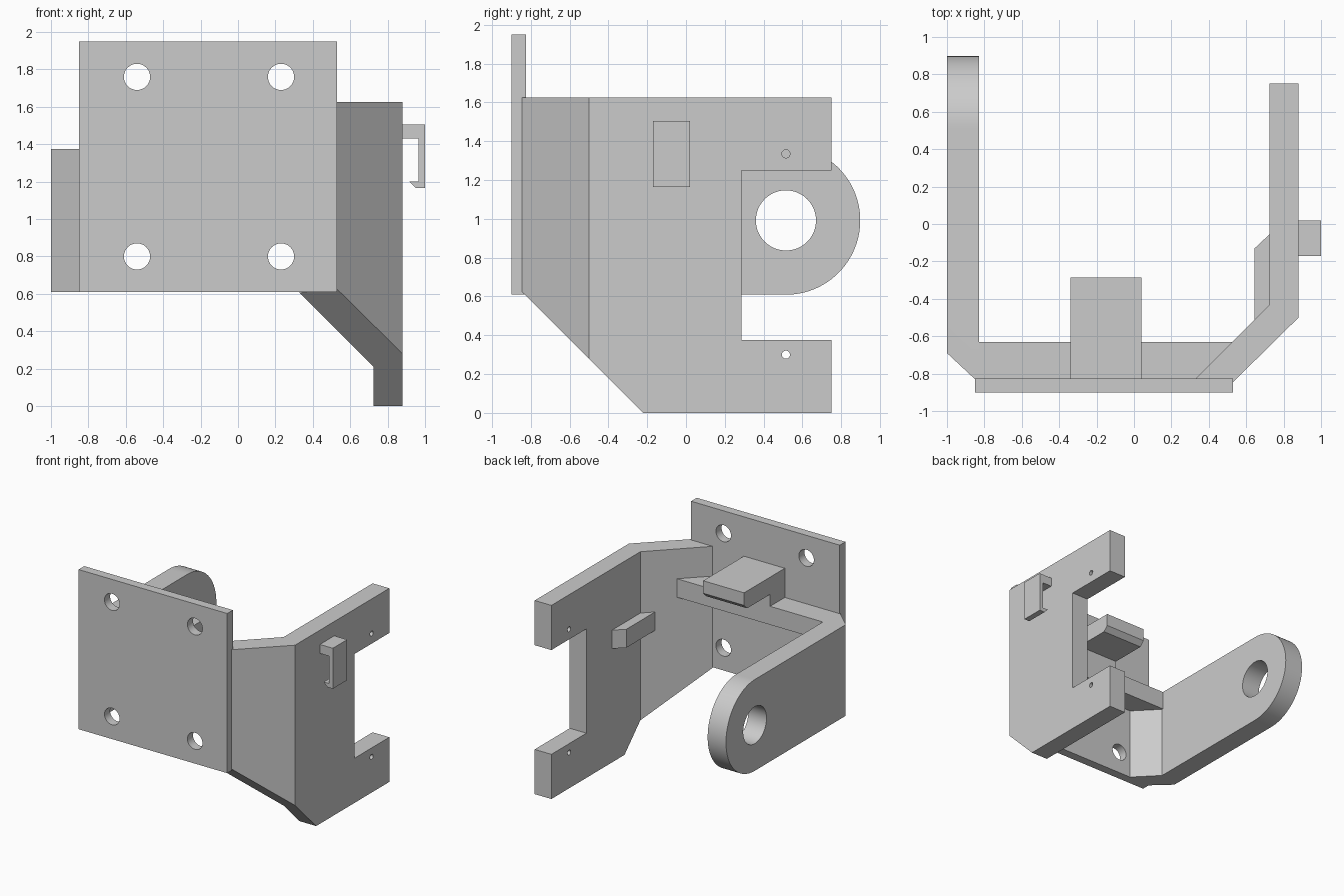
import bpy, bmesh, math
from mathutils import Vector

cube = bpy.data.objects.get("Cube")
if cube:
    bpy.data.objects.remove(cube, do_unlink=True)

grey = bpy.data.materials.new("matte_grey")
grey.use_nodes = True
grey.diffuse_color = (0.6, 0.6, 0.6, 1)
grey.node_tree.nodes["Principled BSDF"].inputs["Base Color"].default_value = grey.diffuse_color


def prism(name, axis, lo, hi, pts, cut=None):
    """Extrude a 2D outline along an axis; cut = (point, normal) trims the normal side."""
    place = {"x": lambda a, b, t: (t, a, b),
             "y": lambda a, b, t: (a, t, b),
             "z": lambda a, b, t: (a, b, t)}[axis]
    bm = bmesh.new()
    face = bm.faces.new([bm.verts.new(place(a, b, lo)) for a, b in pts])
    ext = bmesh.ops.extrude_face_region(bm, geom=[face])
    moved = [v for v in ext["geom"] if isinstance(v, bmesh.types.BMVert)]
    bmesh.ops.translate(bm, verts=moved, vec=Vector(place(0, 0, hi - lo)))
    if cut:
        bmesh.ops.bisect_plane(bm, geom=bm.verts[:] + bm.edges[:] + bm.faces[:],
                               plane_co=cut[0], plane_no=cut[1], clear_outer=True)
        bmesh.ops.holes_fill(bm, edges=[e for e in bm.edges if e.is_boundary])
    bmesh.ops.recalc_face_normals(bm, faces=bm.faces[:])
    mesh = bpy.data.meshes.new(name)
    bm.to_mesh(mesh)
    bm.free()
    mesh.materials.append(grey)
    obj = bpy.data.objects.new(name, mesh)
    bpy.context.collection.objects.link(obj)
    return obj


def rect(a0, a1, b0, b1):
    return [(a0, b0), (a1, b0), (a1, b1), (a0, b1)]


def arc(a, b, r, start=0, end=360, n=48):
    steps = n if end - start >= 360 else n + 1
    angles = [math.radians(start + (end - start) * i / n) for i in range(steps)]
    return [(a + r * math.cos(t), b + r * math.sin(t)) for t in angles]


def activate(obj):
    bpy.ops.object.select_all(action="DESELECT")
    obj.select_set(True)
    bpy.context.view_layer.objects.active = obj


def subtract(obj, axis, lo, hi, outlines):
    for pts in outlines:
        cutter = prism("cutter", axis, lo, hi, pts)
        cutter.hide_render = True
        mod = obj.modifiers.new("cut", "BOOLEAN")
        mod.operation, mod.solver, mod.object = "DIFFERENCE", "EXACT", cutter
        activate(obj)
        bpy.ops.object.modifier_apply(modifier=mod.name)
        bpy.data.objects.remove(cutter, do_unlink=True)
    activate(obj)
    bpy.ops.object.shade_smooth_by_angle(angle=math.radians(30))


# Mounting plate with four screw holes
plate = prism("mounting_plate", "y", -0.9, -0.825, rect(-0.85, 0.53, 0.61, 1.95))
subtract(plate, "y", -1, -0.7, [arc(x, z, 0.07) for x in (-0.54, 0.23) for z in (0.8, 1.76)])

# Round-ended arm with pivot hole and bevelled outer corner
pivot = (0.515, 0.992)
arm = prism("pivot_arm", "x", -1, -0.83,
            [(-0.83, 0.61)] + arc(*pivot, 0.383, -90, 90) + [(-0.83, 1.375)],
            cut=((-1, -0.69, 0), (-0.14, -0.15, 0)))
subtract(arm, "x", -1.1, -0.7, [arc(*pivot, 0.155)])

# Corner gusset under the rib
prism("arm_gusset", "z", 0.61, 1.22, [(-0.85, -0.83), (-0.65, -0.825), (-0.83, -0.64), (-0.85, -0.64)])

# Horizontal rib between the arm and the angled wall
prism("cross_rib", "z", 1.22, 1.375, [(-0.85, -0.83), (0.36, -0.83), (0.54, -0.63), (-0.85, -0.63)])

# Angled wall and forked side, sloped along the lower front edge
fork = prism("forked_side", "z", 0, 1.625,
             [(0.53, -0.845), (0.88, -0.5), (0.88, 0.75), (0.725, 0.75), (0.725, -0.43), (0.33, -0.825)],
             cut=((0, -0.22, 0), (0, -1, -1)))
subtract(fork, "x", 0.6, 1.1,
         [rect(0.285, 0.9, 0.375, 1.25), arc(0.515, 0.3, 0.021, n=24), arc(0.515, 1.335, 0.021, n=24)])

# Hooked ledge standing on the rib
prism("ledge", "x", -0.34, 0.04,
      [(-0.83, 1.37), (-0.63, 1.37), (-0.63, 1.475), (-0.325, 1.475),
       (-0.285, 1.515), (-0.285, 1.62), (-0.83, 1.62)])

# Small stop block on the inside of the forked side
prism("stop_block", "z", 0.955, 1.11,
      [(0.645, -0.51), (0.73, -0.43), (0.73, -0.05), (0.645, -0.13)])

# Cable clip on the outside
prism("cable_clip", "y", -0.17, 0.02,
      [(0.875, 1.505), (1, 1.505), (1, 1.165), (0.95, 1.165), (0.915, 1.2),
       (0.965, 1.2), (0.965, 1.43), (0.875, 1.43)])
